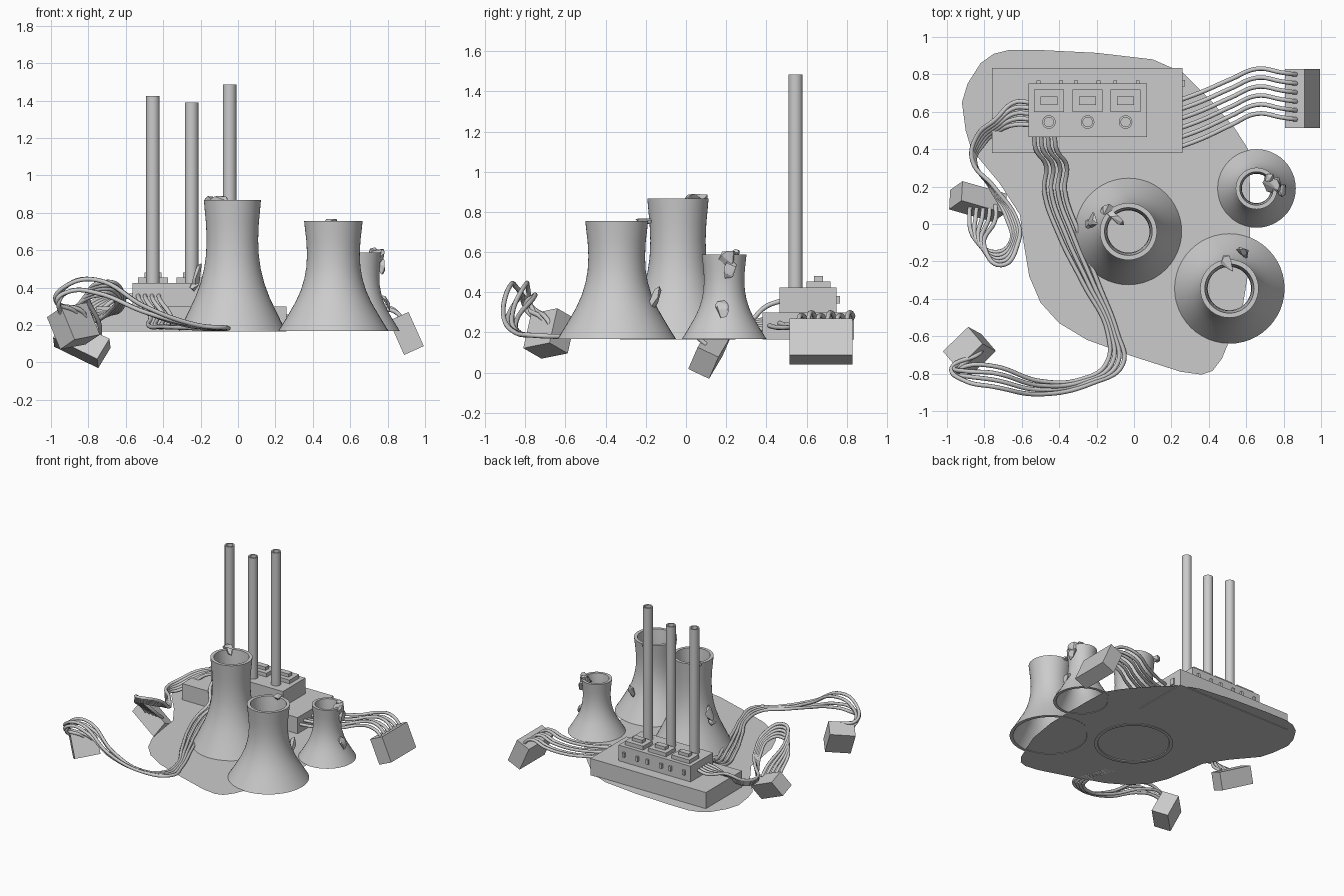
import bpy, bmesh, math, random
from mathutils import Vector, Euler

if "Cube" in bpy.data.objects:
    bpy.data.objects.remove(bpy.data.objects["Cube"])

random.seed(4)

def mesh_obj(name, bm, smooth=False):
    bmesh.ops.recalc_face_normals(bm, faces=bm.faces)
    me = bpy.data.meshes.new(name)
    bm.to_mesh(me)
    bm.free()
    ob = bpy.data.objects.new(name, me)
    bpy.context.collection.objects.link(ob)
    if smooth:
        bpy.ops.object.select_all(action='DESELECT')
        ob.select_set(True)
        bpy.context.view_layer.objects.active = ob
        bpy.ops.object.shade_smooth_by_angle(angle=math.radians(35))
    return ob

def box(name, center, size, rot=(0, 0, 0)):
    bm = bmesh.new()
    bmesh.ops.create_cube(bm, size=1)
    R = Euler([math.radians(a) for a in rot]).to_matrix()
    for v in bm.verts:
        v.co = R @ Vector([v.co[i] * size[i] for i in range(3)]) + Vector(center)
    return mesh_obj(name, bm)

def span(name, x, y, z):
    return box(name, [(a[0] + a[1]) / 2 for a in (x, y, z)], [a[1] - a[0] for a in (x, y, z)])

def lathe(name, center, profile, n=48, closed=True):
    """Spin a closed (r, z) profile around a vertical axis."""
    bm = bmesh.new()
    rings = [[bm.verts.new((center[0] + r * math.cos(2 * math.pi * i / n),
                            center[1] + r * math.sin(2 * math.pi * i / n), z))
              for i in range(n)] for r, z in profile]
    for k in range(len(rings) if closed else len(rings) - 1):
        a, b = rings[k], rings[(k + 1) % len(rings)]
        for i in range(n):
            j = (i + 1) % n
            bm.faces.new((a[i], a[j], b[j], b[i]))
    return mesh_obj(name, bm, True)

def wire(name, pts, r=0.012):
    cu = bpy.data.curves.new(name, 'CURVE')
    cu.dimensions = '3D'
    cu.bevel_depth = r
    cu.bevel_resolution = 2
    cu.resolution_u = 8
    cu.use_fill_caps = True
    sp = cu.splines.new('BEZIER')
    sp.bezier_points.add(len(pts) - 1)
    for bp, p in zip(sp.bezier_points, pts):
        bp.co = p
        bp.handle_left_type = bp.handle_right_type = 'AUTO'
    ob = bpy.data.objects.new(name, cu)
    bpy.context.collection.objects.link(ob)
    bpy.ops.object.select_all(action='DESELECT')
    ob.select_set(True)
    bpy.context.view_layer.objects.active = ob
    bpy.ops.object.convert(target='MESH')

def rubble(name, center, size, rot=(0, 0, 0)):
    bm = bmesh.new()
    R = Euler([math.radians(a) for a in rot]).to_matrix()
    for i in range(14):
        d = Vector([random.uniform(-1, 1) for _ in range(3)]).normalized() * 0.55
        bm.verts.new(R @ Vector([d[k] * size[k] for k in range(3)]) + Vector(center))
    res = bmesh.ops.convex_hull(bm, input=bm.verts[:])
    bmesh.ops.delete(bm, geom=[v for v in bm.verts if not v.link_faces], context='VERTS')
    return mesh_obj(name, bm)

# ground sheet
outline = [(-.67, .93), (-.5, .93), (-.2, .915), (.1, .88), (.26, .81), (.42, .65), (.54, .51),
           (.61, .4), (.62, .2), (.62, -.2), (.58, -.45), (.52, -.6), (.47, -.72), (.42, -.785),
           (.36, -.805), (.25, -.79), (0, -.71), (-.25, -.62), (-.4, -.53), (-.5, -.42),
           (-.56, -.28), (-.59, -.1), (-.61, .05), (-.72, .22), (-.87, .4), (-.9, .5),
           (-.92, .65), (-.89, .75), (-.82, .86), (-.75, .91)]
bm = bmesh.new()
bm.faces.new([bm.verts.new((x, y, .171)) for x, y in reversed(outline)])
mesh_obj("ground_sheet", bm)

# cooling towers: height fraction against radius fraction of the base
shape = [(0, 1), (.08, .9), (.16, .805), (.26, .69), (.37, .59), (.48, .525), (.58, .49),
         (.7, .478), (.82, .49), (.93, .515), (1, .53)]
def tower(name, c, r, z0, z1, wall):
    outer = [(r * f, z0 + (z1 - z0) * h) for h, f in shape]
    inner = [(a - wall, z) for a, z in reversed(outer)]
    lathe(name, c, outer + inner)
tower("cooling_tower_tall", (-.03, -.04), .288, .165, .868, .025)
tower("cooling_tower_middle", (.51, -.345), .295, .168, .755, .025)
tower("cooling_tower_small", (.655, .19), .21, .168, .588, .022)

# broken fragments on the towers
for name, c, s, rot in [
        ("tall_rim_slab", (-.11, .05, .868), (.15, .05, .05), (0, 0, -45)),
        ("tall_rim_chunk", (-.14, .08, .87), (.09, .06, .05), (0, 10, 30)),
        ("tall_side_chunk", (-.215, .02, .47), (.05, .08, .13), (0, 20, 0)),
        ("tall_side_chip", (-.235, .0, .41), (.05, .06, .06), (0, 30, 0)),
        ("middle_rim_slab", (.5, -.22, .755), (.06, .11, .04), (0, 0, 10)),
        ("middle_side_chip", (.585, -.155, .37), (.08, .04, .12), (-25, 0, -20)),
        ("small_rim_chunk", (.74, .21, .57), (.1, .1, .09), (0, 0, 0)),
        ("small_neck_chunk", (.757, .215, .51), (.06, .08, .1), (0, 10, 0)),
        ("small_rim_chip", (.72, .25, .59), (.06, .05, .05), (20, 0, 0)),
        ("small_side_chip", (.795, .18, .32), (.03, .07, .1), (0, -25, 0))]:
    rubble(name, c, s, rot)

# power house
span("building_base", (-.76, .26), (.38, .835), (.166, .3))
span("building_upper", (-.565, .07), (.465, .75), (.29, .425))
span("side_box", (.25, .272), (.735, .77), (.2, .25))
for i, (x, top) in enumerate([(-.455, 1.425), (-.248, 1.39), (-.045, 1.485)]):
    span(f"roof_block_{i}", (x - .08, x + .08), (.6, .72), (.41, .455))
    span(f"roof_vent_{i}", (x - .045, x + .045), (.637, .683), (.45, .48))
    lathe(f"chimney_{i}", (x, .545), [(.036, .42), (.036, top), (.025, top), (.025, .42)], 24)
for i, x in enumerate([-.51, -.39, -.31, -.19, -.1, .02]):
    span(f"back_window_{i}", (x - .01, x + .01), (.74, .766), (.345, .382))

# plugs at the cable ends
box("right_plug", (.9, .672, .155), (.115, .315, .2), (0, -24, 0))
box("left_plug", (-.835, .12, .105), (.27, .115, .135), (-28, 25, -16))
box("front_plug", (-.88, -.68, .195), (.19, .13, .19), (-24, -8, 44))

# right cable bundle
for i in range(6):
    y0, y1 = .41 + .05 * i, .56 + .048 * i
    h = .012 * (i % 2)
    wire(f"right_cable_{i}", [(.24, y0, .235 + h), (.36, y0 + .045, .225 + h),
                              (.52, (y0 + y1) / 2 + .045, .23 + h), (.66, y1 + .03, .265 + h),
                              (.79, y1 + .01, .285 + h), (.86, y1, .255), (.885, y1, .19)])

# left cable bundle, looping round into its plug
for i in range(5):
    k = i / 4
    wire(f"left_cable_{i}", [(-.55, .53 + .12 * k, .36), (-.64, .53 + .12 * k, .345),
                             (-.72 - .02 * k, .5 + .06 * k, .29 + .05 * k),
                             (-.81 - .03 * k, .42 + .05 * k, .22 + .06 * k),
                             (-.85 - .015 * k, .34, .22 + .04 * k),
                             (-.77 + .02 * k, .2, .22 + .05 * k), (-.68 + .05 * k, .03, .28),
                             (-.66 + .04 * k, -.1, .34 + .04 * k),
                             (-.74 + .03 * k, -.15 - .07 * k, .36 + .07 * k),
                             (-.85 + .05 * k, -.08 - .04 * k, .31 + .06 * k),
                             (-.88 + .14 * k, .06 - .03 * k, .2), (-.87 + .13 * k, .1, .14)])

# front cable bundle, sweeping round the tall tower
for i in range(4):
    k = i / 3
    o = i % 2
    wire(f"front_cable_{i}", [(-.535 + .11 * k, .48, .36), (-.525 + .11 * k, .4, .33),
                              (-.47 + .11 * k, .31, .25), (-.48 + .11 * k, .18, .2),
                              (-.4 + .11 * k, -.06, .19), (-.27 + .08 * k, -.32, .185),
                              (-.14 + .05 * k, -.58, .18), (-.15 + .09 * k, -.75, .185),
                              (-.28 + .06 * k, -.83 - .02 * k, .2),
                              (-.5, -.84 - .07 * k, .27 + .03 * o),
                              (-.75, -.76 - .11 * k, .37 + .07 * o),
                              (-.9, -.76 - .08 * k, .38 + .04 * o),
                              (-.975 + .02 * (1 - k), -.8 + .03 * o, .33),
                              (-.95 + .04 * i, -.755 + .02 * i, .27),
                              (-.93 + .04 * i, -.71 + .015 * i, .22)])
